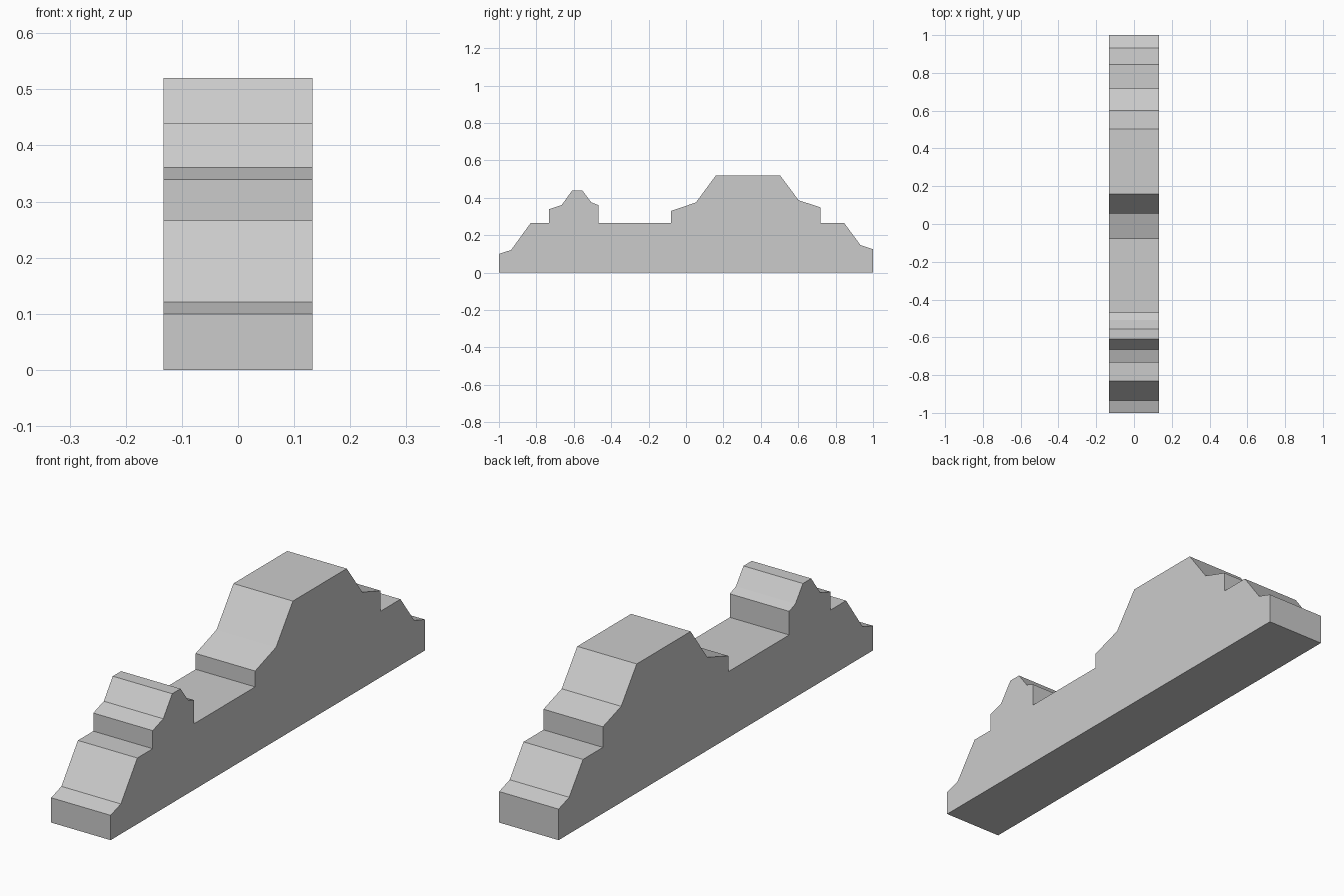
import bpy
import bmesh

if "Cube" in bpy.data.objects:
    bpy.data.objects.remove(bpy.data.objects["Cube"])

HALF_WIDTH = 0.1325
LEDGE = 0.266

# Side silhouette (y, z), front to back: small stepped mound, low gap, large stepped mound
profile = [
    (-1.0, 0.0), (-1.0, 0.10), (-0.935, 0.121), (-0.83, LEDGE),
    (-0.732, LEDGE), (-0.732, 0.339), (-0.665, 0.361), (-0.608, 0.44),
    (-0.555, 0.44), (-0.507, 0.376), (-0.468, 0.361), (-0.468, LEDGE),
    (-0.08, LEDGE), (-0.08, 0.33), (0.053, 0.375), (0.16, 0.52),
    (0.503, 0.52), (0.602, 0.387), (0.718, 0.349), (0.718, LEDGE),
    (0.845, LEDGE), (0.933, 0.147), (1.0, 0.125), (1.0, 0.0),
]


def extrude_profile(name, points, half_width):
    """Flat-faced solid made by extruding a y-z outline along x."""
    bm = bmesh.new()
    face = bm.faces.new([bm.verts.new((-half_width, y, z)) for y, z in points])
    extruded = bmesh.ops.extrude_face_region(bm, geom=[face], use_keep_orig=True)
    moved = [e for e in extruded["geom"] if isinstance(e, bmesh.types.BMVert)]
    bmesh.ops.translate(bm, verts=moved, vec=(2 * half_width, 0, 0))
    bmesh.ops.recalc_face_normals(bm, faces=bm.faces)
    mesh = bpy.data.meshes.new(name)
    bm.to_mesh(mesh)
    bm.free()
    obj = bpy.data.objects.new(name, mesh)
    bpy.context.collection.objects.link(obj)
    return obj


# Stepped wall
extrude_profile("stepped_wall", profile, HALF_WIDTH)
